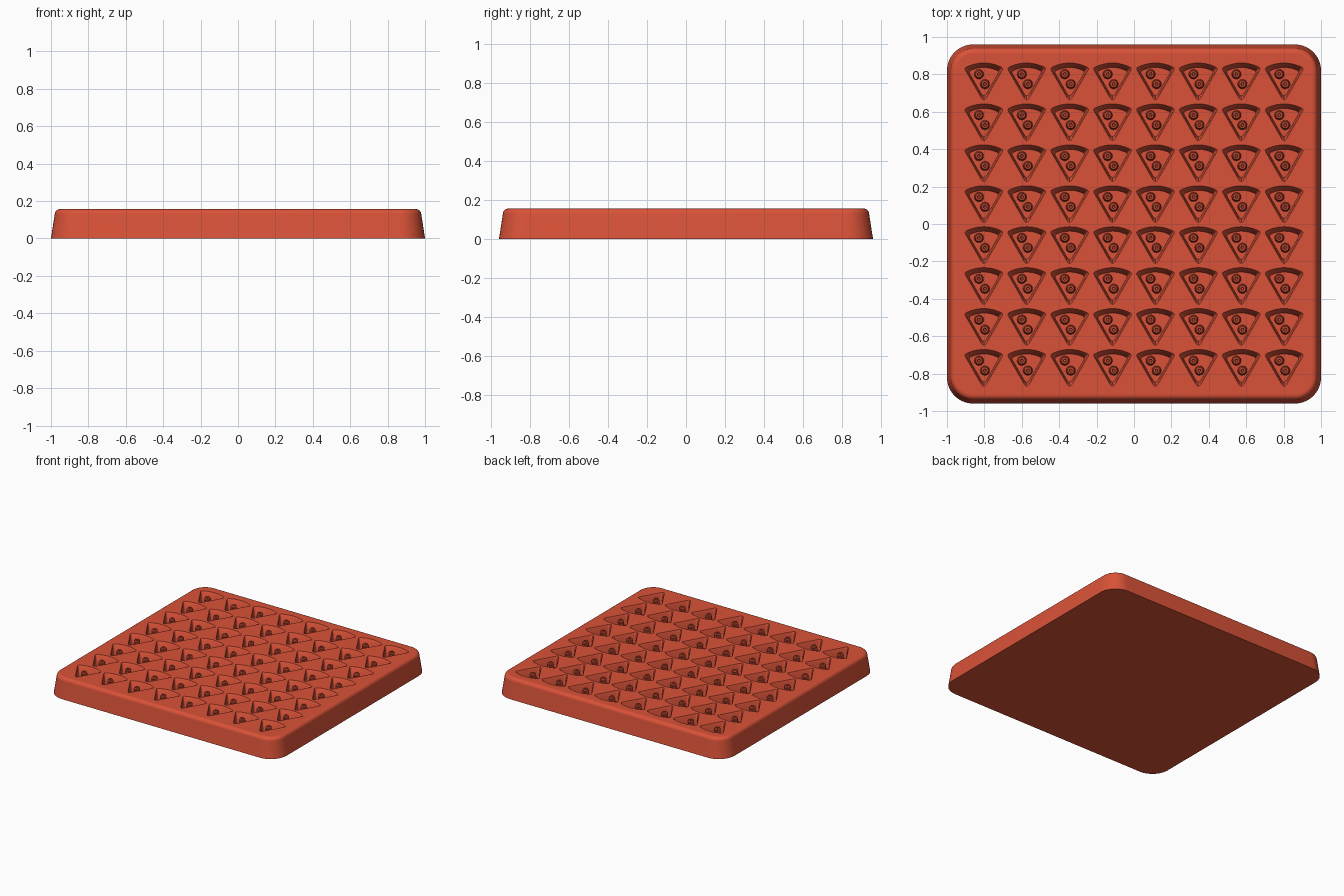
import bpy
import bmesh
from math import sin, cos, pi, radians
from mathutils import Vector

if "Cube" in bpy.data.objects:
    bpy.data.objects.remove(bpy.data.objects["Cube"], do_unlink=True)

HEIGHT, FLOOR = 0.157, 0.075
COUNT, STEP_X, STEP_Y = 8, 0.2294, 0.2188

red = bpy.data.materials.new("tomato_red")
red.use_nodes = True
red.diffuse_color = (0.70, 0.085, 0.04, 1)
red.node_tree.nodes["Principled BSDF"].inputs["Base Color"].default_value = red.diffuse_color


def loft(bm, rings, offset=(0, 0)):
    """Skin a stack of (outline, z) rings and cap both ends."""
    rows = [[bm.verts.new((p[0] + offset[0], p[1] + offset[1], z)) for p in pts]
            for pts, z in rings]
    n = len(rows[0])
    for low, high in zip(rows, rows[1:]):
        for i in range(n):
            j = (i + 1) % n
            bm.faces.new((low[i], low[j], high[j], high[i]))
    bm.faces.new(rows[0][::-1])
    bm.faces.new(rows[-1])


def finish(bm, name):
    bmesh.ops.recalc_face_normals(bm, faces=bm.faces)
    mesh = bpy.data.meshes.new(name)
    bm.to_mesh(mesh)
    bm.free()
    mesh.materials.append(red)
    obj = bpy.data.objects.new(name, mesh)
    bpy.context.collection.objects.link(obj)
    return obj


def activate(obj):
    bpy.ops.object.select_all(action='DESELECT')
    obj.select_set(True)
    bpy.context.view_layer.objects.active = obj


def smooth(obj):
    activate(obj)
    bpy.ops.object.shade_smooth_by_angle(angle=radians(35))
    for face in obj.data.polygons:
        if abs(face.normal.z) > 0.999:
            face.use_smooth = False


def circle(r, n=16):
    return [(r * cos(2 * pi * i / n), r * sin(2 * pi * i / n)) for i in range(n)]


def rounded_rectangle(inset, radius=0.14, n=10):
    r = radius - inset
    pts = []
    for k, (sx, sy) in enumerate(((1, 1), (-1, 1), (-1, -1), (1, -1))):
        for i in range(n + 1):
            a = (k + i / n) * pi / 2
            pts.append((sx * (1 - radius) + r * cos(a),
                        sy * (0.96 - radius) + r * sin(a)))
    return pts


def fillet(before, corner, after, size, n=4):
    """Round one corner with a short curve."""
    a = corner + (before - corner).normalized() * size
    b = corner + (after - corner).normalized() * size
    return [a.lerp(corner, t).lerp(corner.lerp(b, t), t)
            for t in (i / n for i in range(n + 1))]


def slice_outline(side, crust):
    """Wedge with a curved crust, inset from its full size."""
    apex = Vector((0, -0.115 + 2 * side))
    reach = 0.21 - 2 * side - crust
    arc = [apex + reach * Vector((sin(a), cos(a)))
           for a in (radians(30 - 6 * i) for i in range(11))]
    return (fillet(arc[-1], apex, arc[0], 0.03)
            + fillet(apex, arc[0], arc[1], 0.013)
            + arc[1:-1]
            + fillet(arc[-2], arc[-1], apex, 0.013))


centres = [((i - (COUNT - 1) / 2) * STEP_X, (j - (COUNT - 1) / 2) * STEP_Y)
           for i in range(COUNT) for j in range(COUNT)]

# Tapered tray block with a rounded upper rim
bm = bmesh.new()
rim = 0.028
rings = [(rounded_rectangle(0), 0)]
for i in range(7):
    a = i / 6 * pi / 2
    rings.append((rounded_rectangle(0.02 + rim * (1 - cos(a))),
                  HEIGHT - rim + rim * sin(a)))
loft(bm, rings)
tray = finish(bm, "tray")

# Wedge-shaped cavities cut into the top
bm = bmesh.new()
for centre in centres:
    loft(bm, [(slice_outline(0.011, 0.024), FLOOR),
              (slice_outline(0.005, 0.008), HEIGHT - 0.012),
              (slice_outline(0, 0), HEIGHT),
              (slice_outline(0, 0), HEIGHT + 0.02)], centre)
cutter = finish(bm, "cavity_cutter")
cutter.hide_render = True
cut = tray.modifiers.new("cavities", 'BOOLEAN')
cut.operation = 'DIFFERENCE'
cut.solver = 'EXACT'
cut.object = cutter
activate(tray)
bpy.ops.object.modifier_apply(modifier=cut.name)
bpy.data.objects.remove(cutter, do_unlink=True)
smooth(tray)

# Two round topping studs with dimples in every cavity
bm = bmesh.new()
top = HEIGHT - 0.02
for x, y in centres:
    for dx, dy in ((-0.026, 0.035), (0.006, -0.018)):
        loft(bm, [(circle(0.026), FLOOR - 0.005), (circle(0.022), top - 0.006),
                  (circle(0.017), top), (circle(0.009), top),
                  (circle(0.006), top - 0.015)], (x + dx, y + dy))
smooth(finish(bm, "topping_studs"))
